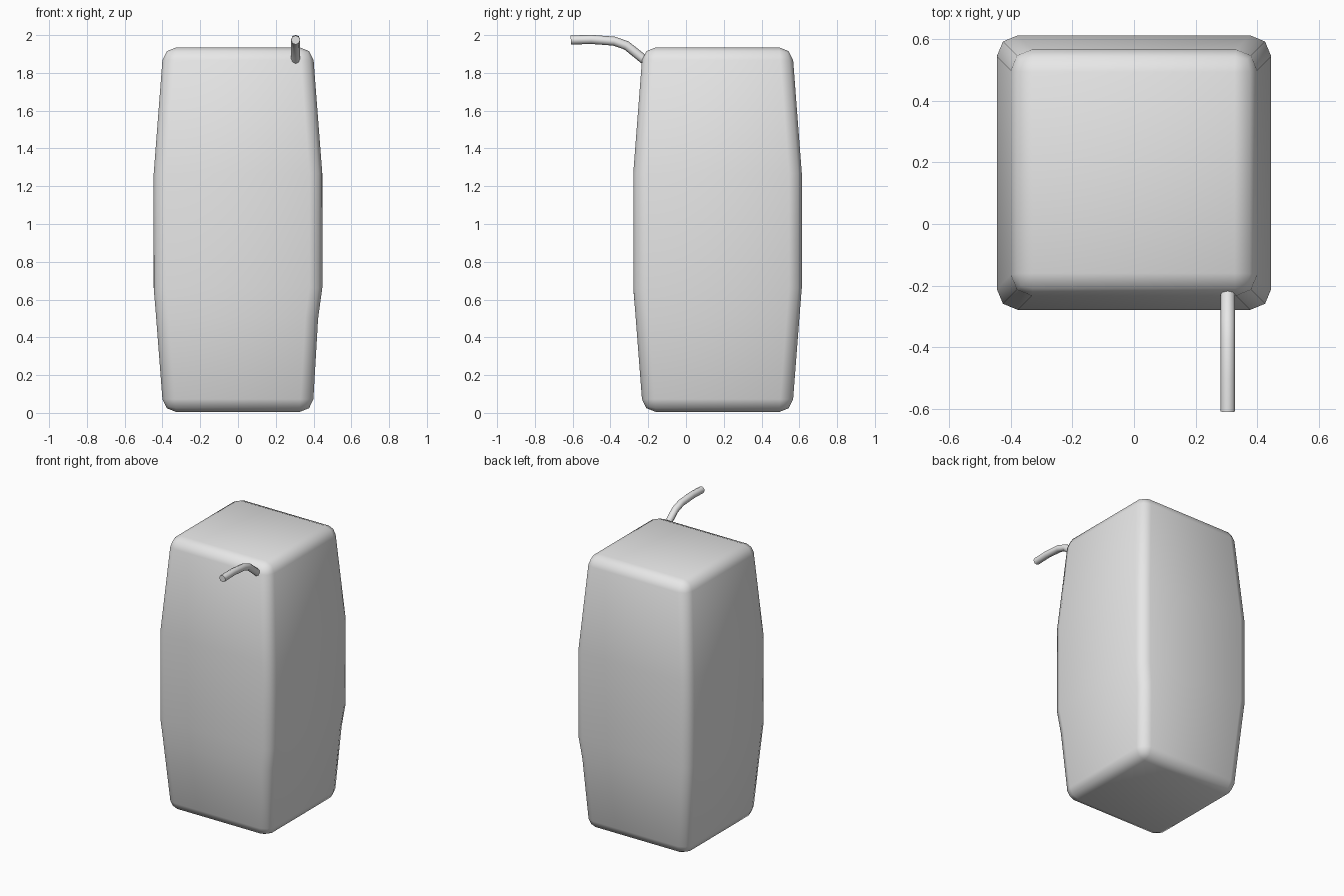
import bpy, bmesh

cube = bpy.data.objects.get("Cube")
if cube:
    bpy.data.objects.remove(cube, do_unlink=True)

# Single plain colour
grey = bpy.data.materials.new("light_grey")
grey.use_nodes = True
color = (0.8, 0.8, 0.8, 1)
grey.diffuse_color = color
grey.node_tree.nodes["Principled BSDF"].inputs["Base Color"].default_value = color


def activate(obj):
    bpy.ops.object.select_all(action='DESELECT')
    obj.select_set(True)
    bpy.context.view_layer.objects.active = obj


# Carton body: square rings lofted upwards, bulging in the middle.
# Each ring is (height, half width, half width on the +x side)
CENTRE_Y = 0.167
rings = [(0.005, 0.395, 0.395), (0.5, 0.433, 0.424), (0.66, 0.446, 0.446),
         (1.27, 0.446, 0.446), (1.935, 0.395, 0.395)]
bm = bmesh.new()
loops = []
for z, h, hx in rings:
    corners = [(-h, -h), (hx, -h), (hx, h), (-h, h)]
    loops.append([bm.verts.new((x, y + CENTRE_Y, z)) for x, y in corners])
for low, high in zip(loops, loops[1:]):
    for i in range(4):
        j = (i + 1) % 4
        bm.faces.new((low[i], low[j], high[j], high[i]))
bm.faces.new(loops[0][::-1])
bm.faces.new(loops[-1])

# Round the box edges but leave the shallow bulge creases alone
bm.normal_update()
sharp = [e for e in bm.edges if e.calc_face_angle(0) > 0.8]
bmesh.ops.bevel(bm, geom=sharp, offset=0.068, offset_type='OFFSET',
                segments=2, profile=0.5, affect='EDGES')
mesh = bpy.data.meshes.new("carton_body")
bm.to_mesh(mesh)
bm.free()
body = bpy.data.objects.new("carton_body", mesh)
bpy.context.collection.objects.link(body)
mesh.materials.append(grey)
activate(body)
bpy.ops.object.shade_smooth_by_angle(angle=1.0)

# Bent drinking straw: a round tube along a short path in y and z
path = [(-0.21, 1.86), (-0.25, 1.893), (-0.315, 1.945), (-0.38, 1.968),
        (-0.5, 1.977), (-0.61, 1.974)]
curve = bpy.data.curves.new("straw", 'CURVE')
curve.dimensions = '3D'
curve.bevel_depth = 0.024
curve.bevel_resolution = 2
curve.use_fill_caps = True
spline = curve.splines.new('POLY')
spline.points.add(len(path) - 1)
for point, (y, z) in zip(spline.points, path):
    point.co = (0.305, y, z, 1)
curve.materials.append(grey)
straw = bpy.data.objects.new("straw", curve)
bpy.context.collection.objects.link(straw)
activate(straw)
bpy.ops.object.convert(target='MESH')
bpy.ops.object.shade_smooth_by_angle(angle=1.0)
